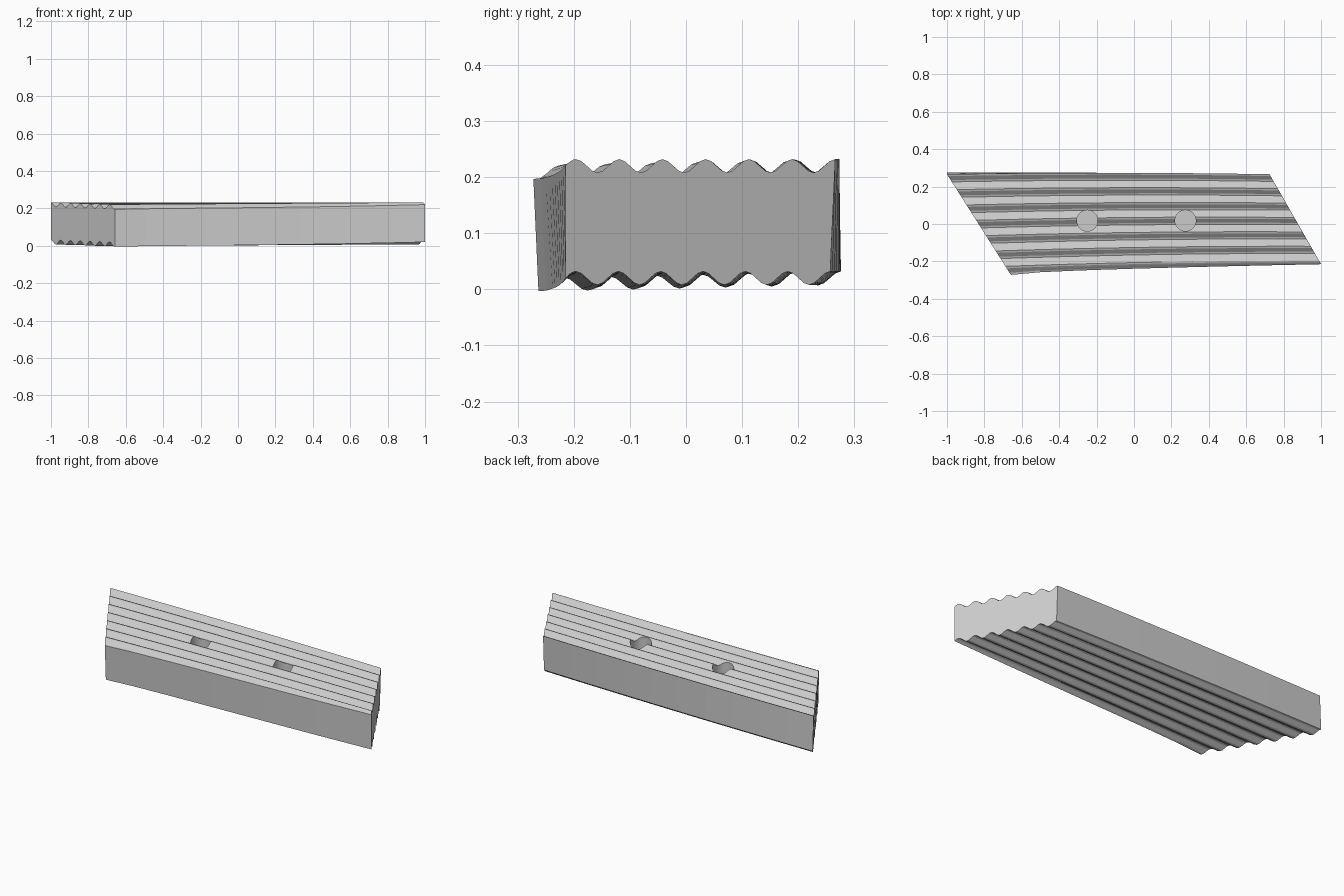
import bpy, math

cube = bpy.data.objects.get("Cube")
if cube:
    bpy.data.objects.remove(cube, do_unlink=True)

grey = bpy.data.materials.new("plain grey")
grey.use_nodes = True
colour = (0.6, 0.6, 0.6, 1)
grey.diffuse_color = colour
grey.node_tree.nodes["Principled BSDF"].inputs["Base Color"].default_value = colour

SECTIONS, STEPS, WAVES, THICK = 10, 8, 6, 0.2


def lerp(a, b, u):
    return a + (b - a) * u


def surface_point(u, t, top):
    """Point u along the board, t waves in from the back edge."""
    back = 0.266 + 0.03 * u * (1 - u)
    spacing = lerp(0.082, 0.077, u)
    y = back - t * spacing
    # slanted ends
    x = lerp(-1 + (0.266 - y) * 0.635, 0.725 + (0.266 - y) * 0.572, u)
    # slight twist lowers the front left corner
    z = 0.22 - 0.011 * (1 - u) * t / WAVES + 0.012 * math.cos(2 * math.pi * t)
    if not top:
        z -= THICK
        y += lerp(0.009, -0.009 * (1 - t / WAVES), u)
    return x, y, z


def ring(u):
    """Closed corrugated cross-section."""
    back = 0.266 + 0.03 * u * (1 - u)
    front = -0.272 + 0.057 * u ** 0.6
    t_end = (back - front) / lerp(0.082, 0.077, u)
    ts = [i / STEPS for i in range(WAVES * STEPS + 1)]
    ts += [lerp(WAVES, t_end, j / 4) for j in range(1, 5)]
    return ([surface_point(u, t, True) for t in ts]
            + [surface_point(u, t, False) for t in reversed(ts)])


# Board: loft the sections and close the ends
rings = [ring(i / SECTIONS) for i in range(SECTIONS + 1)]
n = len(rings[0])
verts = [p for r in rings for p in r]
faces = [(s * n + i, s * n + (i + 1) % n, (s + 1) * n + (i + 1) % n, (s + 1) * n + i)
         for s in range(SECTIONS) for i in range(n)]
faces += [tuple(reversed(range(n))), tuple(range(SECTIONS * n, (SECTIONS + 1) * n))]
mesh = bpy.data.meshes.new("corrugated_board")
mesh.from_pydata(verts, [], faces)
mesh.materials.append(grey)
board = bpy.data.objects.new("corrugated_board", mesh)
bpy.context.collection.objects.link(board)

# Consistent outward normals
bpy.context.view_layer.objects.active = board
board.select_set(True)
bpy.ops.object.mode_set(mode="EDIT")
bpy.ops.mesh.select_all(action="SELECT")
bpy.ops.mesh.normals_make_consistent(inside=False)
bpy.ops.object.mode_set(mode="OBJECT")

# Two blind round holes in the top
for name, x in (("left_hole_cutter", 0.275), ("right_hole_cutter", -0.25)):
    bpy.ops.mesh.primitive_cylinder_add(vertices=32, radius=0.056, depth=0.3,
                                        location=(x, 0.018, 0.26))
    cutter = bpy.context.object
    cutter.name = name
    cutter.data.materials.append(grey)
    cutter.hide_render = True
    cutter.hide_viewport = True
    cut = board.modifiers.new(name, "BOOLEAN")
    cut.operation = "DIFFERENCE"
    cut.solver = "EXACT"
    cut.object = cutter
